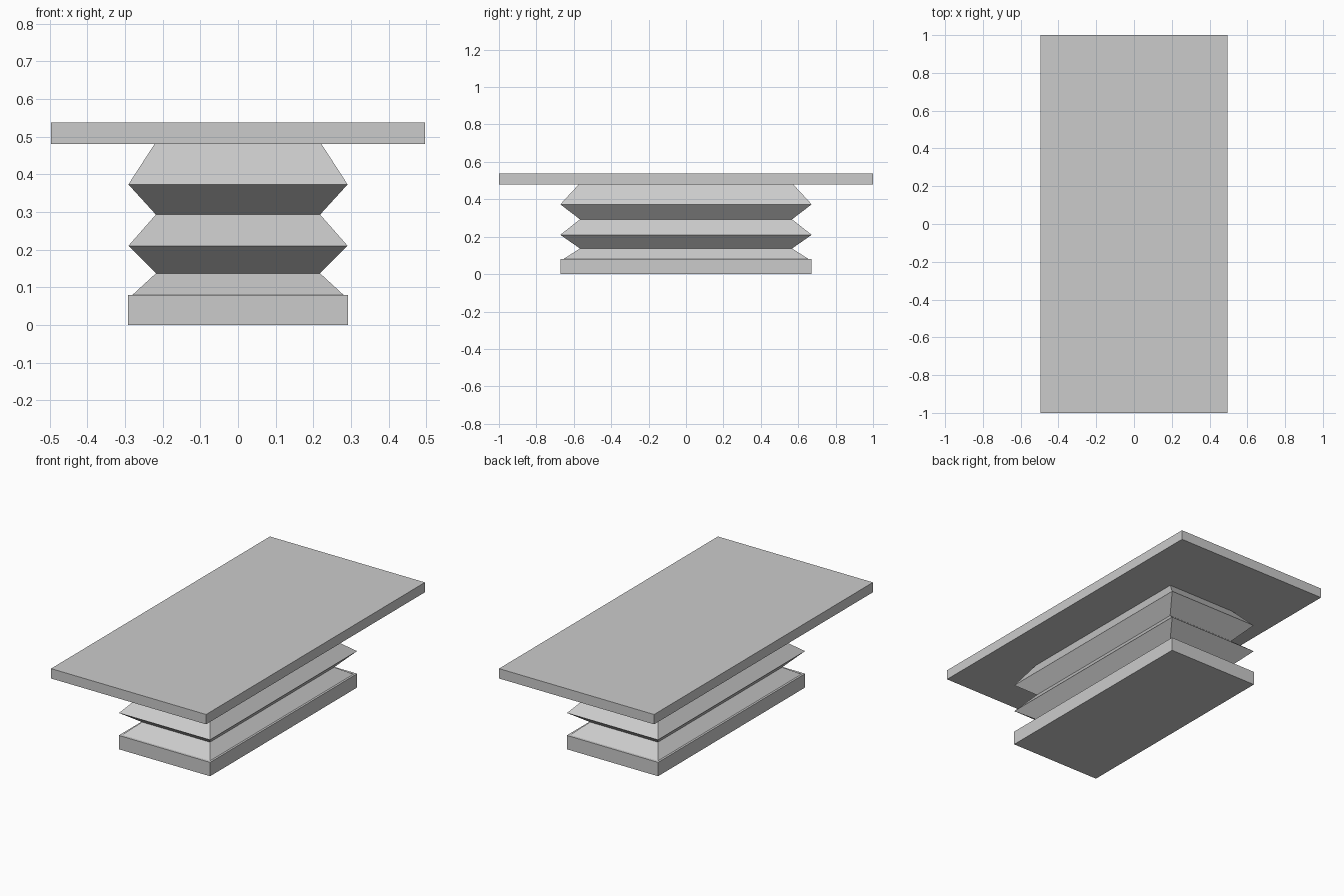
import bpy, bmesh

if "Cube" in bpy.data.objects:
    bpy.data.objects.remove(bpy.data.objects["Cube"])


def rect_loft(name, sections):
    """Skin a stack of rectangles given as (half_x, half_y, z), capped at both ends."""
    bm = bmesh.new()
    rings = [[bm.verts.new((sx * hx, sy * hy, z))
              for sx, sy in ((-1, -1), (1, -1), (1, 1), (-1, 1))]
             for hx, hy, z in sections]
    for low, high in zip(rings, rings[1:]):
        for i in range(4):
            j = (i + 1) % 4
            bm.faces.new((low[i], low[j], high[j], high[i]))
    bm.faces.new(rings[0][::-1])
    bm.faces.new(rings[-1])
    mesh = bpy.data.meshes.new(name)
    bm.to_mesh(mesh)
    bm.free()
    obj = bpy.data.objects.new(name, mesh)
    bpy.context.collection.objects.link(obj)
    return obj


# Base block
rect_loft("base", [(0.292, 0.672, 0), (0.292, 0.672, 0.08)])

# Pleated bellows, alternating valleys and ridges
valley, ridge = (0.218, 0.567), (0.291, 0.672)
rect_loft("bellows", [
    (0.281, 0.658, 0.079),
    (*valley, 0.137), (*ridge, 0.21),
    (*valley, 0.293), (*ridge, 0.373),
    (0.221, 0.572, 0.481),
])

# Table top
rect_loft("table_top", [(0.496, 1.0, 0.48), (0.496, 1.0, 0.537)])
